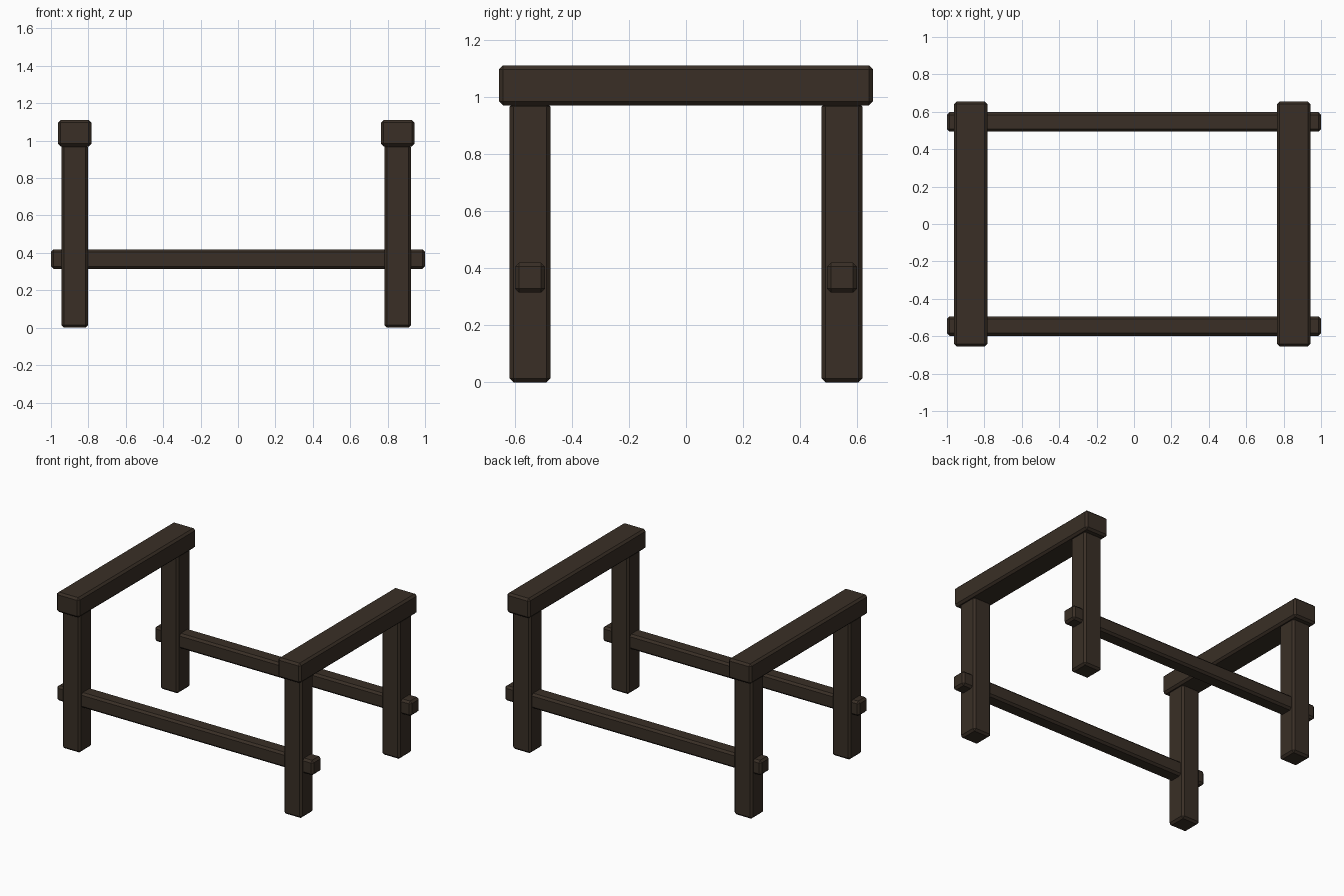
import bpy

if "Cube" in bpy.data.objects:
    bpy.data.objects.remove(bpy.data.objects["Cube"])

wood = bpy.data.materials.new("dark brown wood")
wood.diffuse_color = (0.041, 0.028, 0.019, 1)
wood.use_nodes = True
wood.node_tree.nodes["Principled BSDF"].inputs["Base Color"].default_value = wood.diffuse_color


def timber(name, lo, hi, chamfer=0.014):
    """Chamfered beam spanning two opposite corners."""
    centre = [(a + b) / 2 for a, b in zip(lo, hi)]
    bpy.ops.mesh.primitive_cube_add(size=1, location=centre)
    ob = bpy.context.object
    ob.name = name
    ob.scale = [b - a for a, b in zip(lo, hi)]
    bpy.ops.object.transform_apply(location=False, rotation=False, scale=True)
    bev = ob.modifiers.new("chamfer", 'BEVEL')
    bev.width = chamfer
    bev.segments = 1
    ob.data.materials.append(wood)
    return ob


# Two end frames: a pair of posts carrying a top beam
for side, x in (("left", -0.873), ("right", 0.854)):
    for end, y in (("front", -0.546), ("back", 0.546)):
        timber(f"{side}_{end}_post",
               (x - 0.071, y - 0.071, 0), (x + 0.071, y + 0.071, 0.98))
    timber(f"{side}_top_beam",
           (x - 0.089, -0.655, 0.97), (x + 0.089, 0.655, 1.11))

# Long rails passing through the posts
for end, y in (("front", -0.546), ("back", 0.546)):
    timber(f"{end}_rail", (-1, y - 0.052, 0.314), (1, y + 0.052, 0.419))
